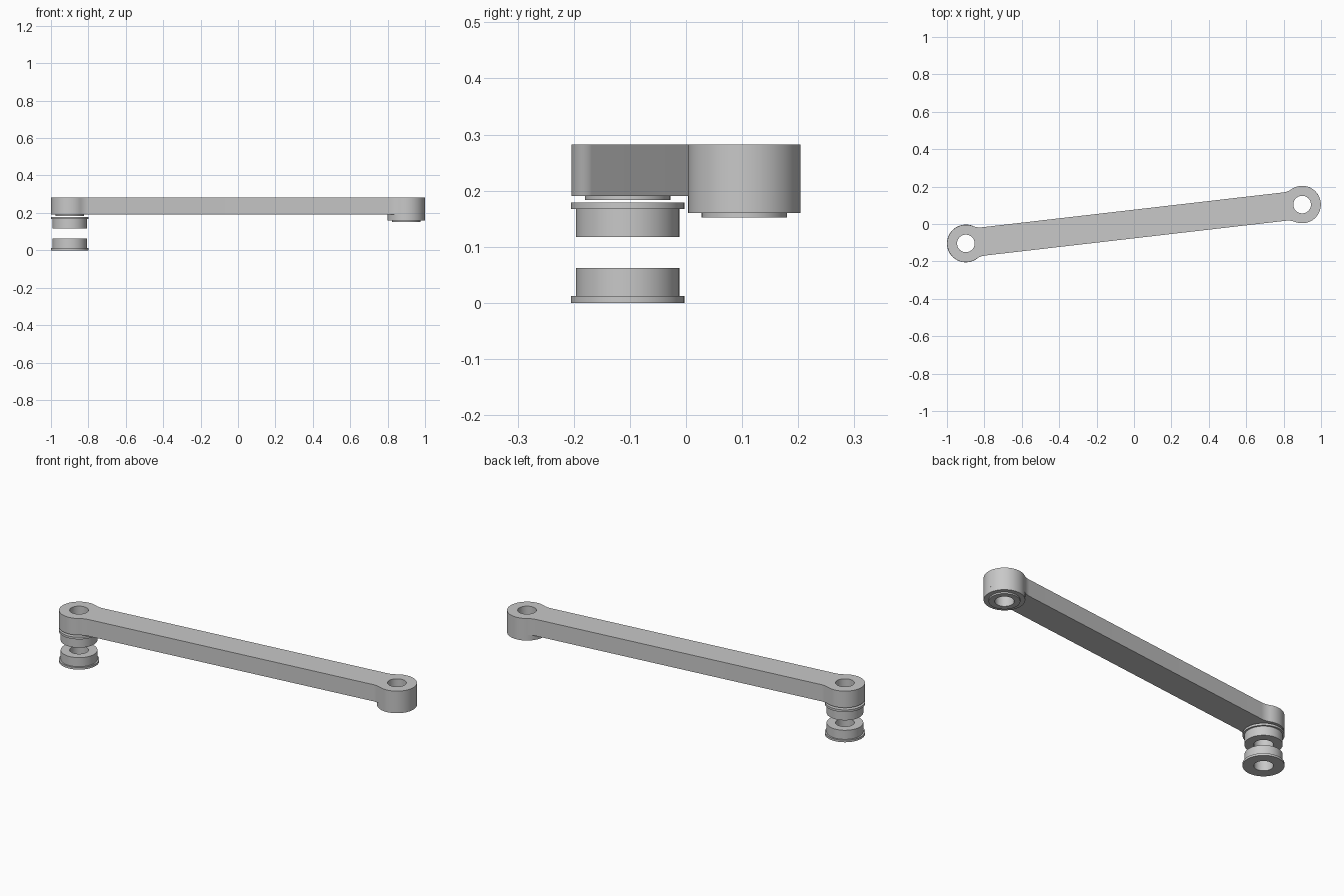
import bpy, bmesh, math
from mathutils import Vector

cube = bpy.data.objects.get("Cube")
if cube:
    bpy.data.objects.remove(cube, do_unlink=True)

PIVOT = Vector((0.899, 0.104, 0))        # pivot axis at the +x end, mirrored at the -x end
ANGLE = math.atan2(PIVOT.y, PIVOT.x)
HALF = PIVOT.length
BORE, EYE_R, BAR_HALF, FILLET = 0.047, 0.1, 0.076, 0.1
ARM_Z0, ARM_Z1 = 0.19, 0.282
SEGS = 64

grey = bpy.data.materials.new("light grey metal")
grey.use_nodes = True
grey.diffuse_color = (0.58, 0.58, 0.58, 1)
grey.node_tree.nodes["Principled BSDF"].inputs["Base Color"].default_value = (0.58, 0.58, 0.58, 1)


def finish(name, bm, location):
    bmesh.ops.remove_doubles(bm, verts=bm.verts, dist=1e-5)
    bmesh.ops.recalc_face_normals(bm, faces=bm.faces)
    mesh = bpy.data.meshes.new(name)
    bm.to_mesh(mesh)
    bm.free()
    obj = bpy.data.objects.new(name, mesh)
    obj.location = location
    mesh.materials.append(grey)
    bpy.context.collection.objects.link(obj)
    bpy.ops.object.select_all(action='DESELECT')
    obj.select_set(True)
    bpy.context.view_layer.objects.active = obj
    bpy.ops.object.shade_smooth_by_angle(angle=math.radians(30))
    return obj


def lathe(name, profile, location):
    """Turn a closed (radius, height) profile around the vertical axis."""
    bm = bmesh.new()
    verts = [bm.verts.new((r, 0, z)) for r, z in profile]
    edges = [bm.edges.new((verts[i - 1], verts[i])) for i in range(len(verts))]
    bmesh.ops.spin(bm, geom=verts + edges, cent=(0, 0, 0), axis=(0, 0, 1),
                   angle=math.tau, steps=SEGS)
    return finish(name, bm, location)


def arc(cx, cy, r, a0, a1, n):
    return [(cx + r * math.cos(a0 + (a1 - a0) * i / n),
             cy + r * math.sin(a0 + (a1 - a0) * i / n)) for i in range(n + 1)]


# Arm outline: a round eye at each end, blended into the straight bar by fillets
d = math.sqrt((EYE_R + FILLET) ** 2 - (BAR_HALF + FILLET) ** 2)
tangent = math.atan2(BAR_HALF + FILLET, d)
lower = arc(HALF - d, -BAR_HALF - FILLET, FILLET, math.pi / 2, tangent, 8)
eye = arc(HALF, 0, EYE_R, tangent - math.pi, math.pi - tangent, 48)
upper = [(x, -y) for x, y in reversed(lower)]
end = lower + eye[1:-1] + upper
outline = end + [(-x, -y) for x, y in end]
loops = [outline] + [arc(s * HALF, 0, BORE, 0, math.tau, SEGS)[:-1] for s in (-1, 1)]

curve = bpy.data.curves.new("arm_profile", 'CURVE')
curve.dimensions = '2D'
curve.fill_mode = 'BOTH'
curve.extrude = (ARM_Z1 - ARM_Z0) / 2
for loop in loops:
    spline = curve.splines.new('POLY')
    spline.points.add(len(loop) - 1)
    spline.use_cyclic_u = True
    for point, (x, y) in zip(spline.points, loop):
        point.co = (x, y, 0, 1)
helper = bpy.data.objects.new("arm_profile", curve)
bpy.context.collection.objects.link(helper)
solid = bpy.data.meshes.new_from_object(helper.evaluated_get(bpy.context.evaluated_depsgraph_get()))
bm = bmesh.new()
bm.from_mesh(solid)
bpy.data.objects.remove(helper, do_unlink=True)
bpy.data.curves.remove(curve)
bpy.data.meshes.remove(solid)
arm = finish("arm", bm, (0, 0, (ARM_Z0 + ARM_Z1) / 2))
arm.rotation_euler.z = ANGLE


def ring(name, radius, z0, z1, location):
    return lathe(name, [(BORE, z0), (radius, z0), (radius, z1), (BORE, z1)], location)


# Deeper eye with a thin spacer at the +x end, spacer alone at the -x end
ring("left_boss", EYE_R, 0.16, ARM_Z0, PIVOT)
ring("left_spacer", 0.076, 0.152, 0.16, PIVOT)
ring("right_spacer", 0.076, 0.183, ARM_Z0, -PIVOT)


# Pair of flanged bearings, mirrored so the flanges face outwards
def bearing(name, flange_z, direction):
    profile = [(BORE, 0), (0.101, 0), (0.101, 0.012), (0.092, 0.012),
               (0.092, 0.062), (BORE, 0.062)]
    return lathe(name, [(r, flange_z + direction * z) for r, z in profile], -PIVOT)


bearing("lower_bearing", 0.0, 1)
bearing("upper_bearing", 0.179, -1)
